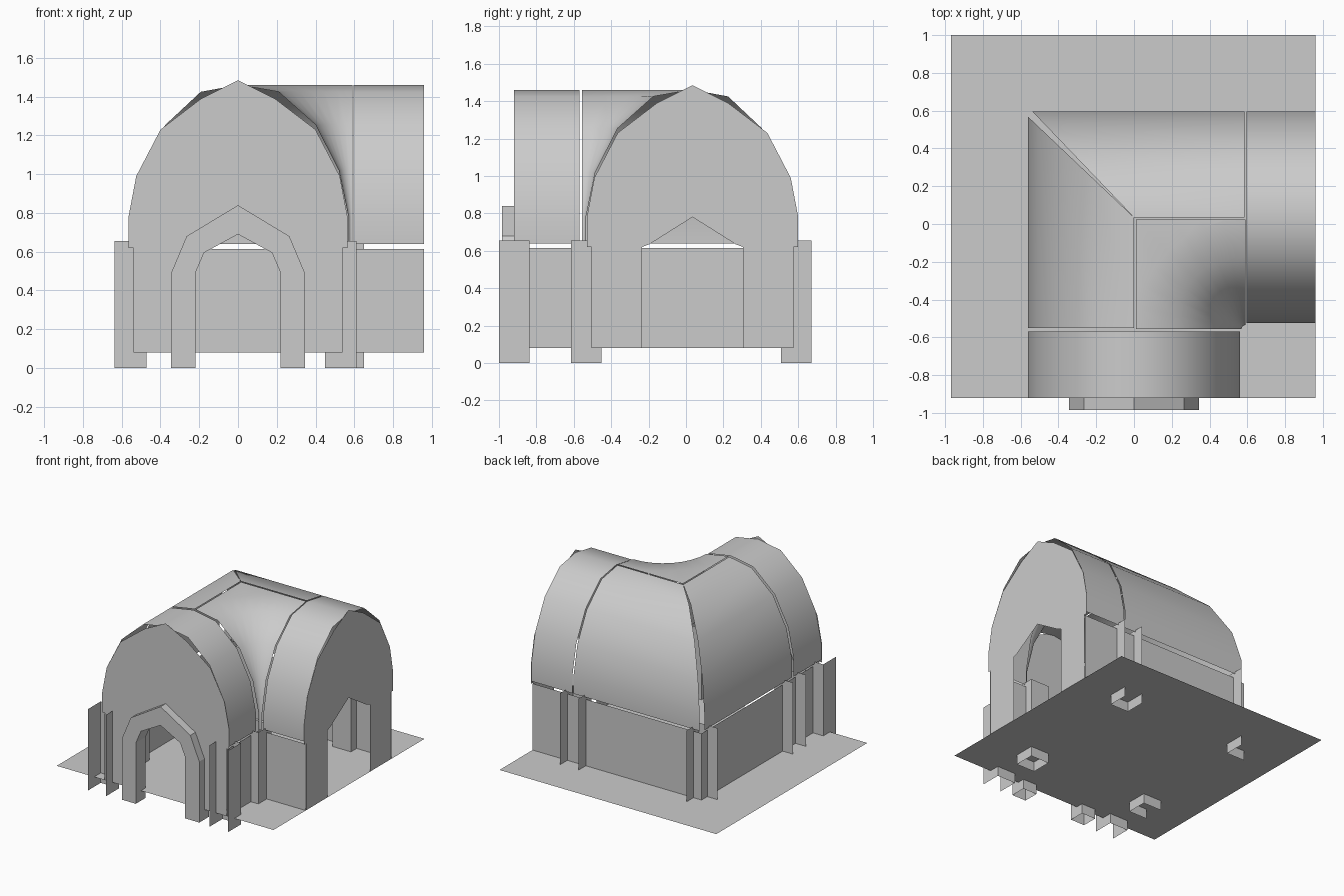
import bpy, math

if "Cube" in bpy.data.objects:
    bpy.data.objects.remove(bpy.data.objects["Cube"])

# Half vault profile: (distance from ridge, height), ridge first
HALF = [(0, 1.46), (0.2, 1.425), (0.39, 1.255), (0.51, 1.02), (0.56, 0.78), (0.56, 0.64)]
FULL = [(-d, z) for d, z in reversed(HALF)] + HALF[1:]
GROUND = 0.08
WALL_TOP = 0.615
RY = 0.035  # ridge line of the side wing


def make(name, verts, faces, smooth=False):
    me = bpy.data.meshes.new(name)
    me.from_pydata(verts, [], faces)
    me.update()
    ob = bpy.data.objects.new(name, me)
    bpy.context.collection.objects.link(ob)
    for p in me.polygons:
        p.use_smooth = smooth
    return ob


def ruled(name, a, b, smooth=True):
    """Surface between two matching point rows."""
    n = len(a)
    return make(name, a + b, [(i, i + 1, n + i + 1, n + i) for i in range(n - 1)], smooth)


def wall_path(name, pts, z0, z1):
    """Upright sheet along a plan path."""
    return ruled(name, [(x, y, z0) for x, y in pts], [(x, y, z1) for x, y in pts], False)


# Ground plate
make("ground_plate", [(-0.97, -0.92, GROUND), (0.96, -0.92, GROUND),
                      (0.96, 1, GROUND), (-0.97, 1, GROUND)], [(0, 1, 2, 3)])

# Full vaults of the two wings
ruled("front_vault", [(d, -0.92, z) for d, z in FULL], [(d, -0.57, z) for d, z in FULL])
ruled("right_vault", [(0.96, RY + d, z) for d, z in FULL], [(0.595, RY + d, z) for d, z in FULL])

# Outer half vaults, mitred at the back left corner
ruled("left_half_vault", [(-d, -0.55, z) for d, z in HALF],
      [(-d, RY + d * 0.95, z) for d, z in HALF])
ruled("back_half_vault", [(0.585, RY + d, z) for d, z in HALF],
      [(-d * 0.96, RY + d, z) for d, z in HALF])

# Inner corner vault: the profile swept round the inner corner, squared off at the ridge
CX, CY, R = 0.59, -0.555, 0.58
STEPS = 8
rows = []
for i in range(STEPS + 1):
    a = math.radians(90 + 90 * i / STEPS)
    c, s = math.cos(a), math.sin(a)
    sq = R / max(abs(c), abs(s))
    row = [(CX + c * sq, CY + s * sq, 1.46)]
    row += [(CX + c * (R - d), CY + s * (R - d), z) for d, z in HALF]
    rows.append(row)
n = len(rows[0])
make("inner_corner_vault", [v for r in rows for v in r],
     [(i * n + j, i * n + j + 1, (i + 1) * n + j + 1, (i + 1) * n + j)
      for i in range(STEPS) for j in range(n - 1)], True)

# End panels with a pointed doorway
EDGE = [(0.27, GROUND), (0.54, GROUND), (0.54, 0.62), (0.565, 0.62), (0.565, 0.78),
        (0.525, 0.99), (0.40, 1.23), (0.19, 1.39)]
DOOR = [(0.27, 0.62), (0.23, 0.635)]
half = DOOR[::-1] + EDGE
outline = [(0, 0.78)] + half + [(0, 1.485)] + [(-d, z) for d, z in reversed(half)]
ids = [tuple(range(len(outline)))]
make("front_end_panel", [(d, -0.92, z) for d, z in outline], ids)
make("right_end_panel", [(0.96, RY + d, z) for d, z in outline], ids)

# Lower walls
wall_path("outer_wall", [(-0.545, -0.92), (-0.545, 0.58), (0.96, 0.58)], GROUND, WALL_TOP)
wall_path("inner_wall", [(0.545, -0.92), (0.545, -0.51), (0.96, -0.51)], GROUND, WALL_TOP)

# Doorway frame: faceted arch band with depth, hollow at the feet
outer = [(0.345, 0), (0.345, 0.49), (0.265, 0.68), (0, 0.84)]
inner = [(0.22, 0), (0.22, 0.49), (0.175, 0.595), (0, 0.69)]
mirror = lambda p: p + [(-x, z) for x, z in reversed(p[:-1])]
loops = [mirror(outer), mirror(inner)]
yf, yb = -0.985, -0.86
rings = [(loops[0], yf), (loops[1], yf), (loops[1], yb), (loops[0], yb)]
m = len(loops[0])
make("door_frame", [(x, y, z) for lp, y in rings for x, z in lp],
     [(k * m + i, k * m + i + 1, (k + 1) % 4 * m + i + 1, (k + 1) % 4 * m + i)
      for k in range(4) for i in range(m - 1)])

# Pilasters: upright channels of thin sheet, open towards the outside
H = 0.082
SHAPES = {
    "front": [(-H, -H), (-H, H), (H, H), (H, -H)],
    "back": [(-H, H), (-H, -H), (H, -H), (H, H)],
    "left": [(-H, -H), (H, -H), (H, H), (-H, H)],
    "corner": [(-H, -H), (H, -H), (H, H)],
    "box": [(-H, -H), (H, -H), (H, H), (-H, H), (-H, -H)],
}
for name, x, y, shape in [
    ("front_left", -0.555, -0.918, "front"), ("front_right", 0.53, -0.918, "front"),
    ("middle_left", -0.555, -0.533, "left"), ("inner_corner", 0.53, -0.533, "box"),
    ("back_left", -0.555, 0.59, "corner"), ("back_right", 0.568, 0.59, "back"),
]:
    wall_path(name + "_pilaster", [(x + a, y + b) for a, b in SHAPES[shape]], 0, 0.655)
